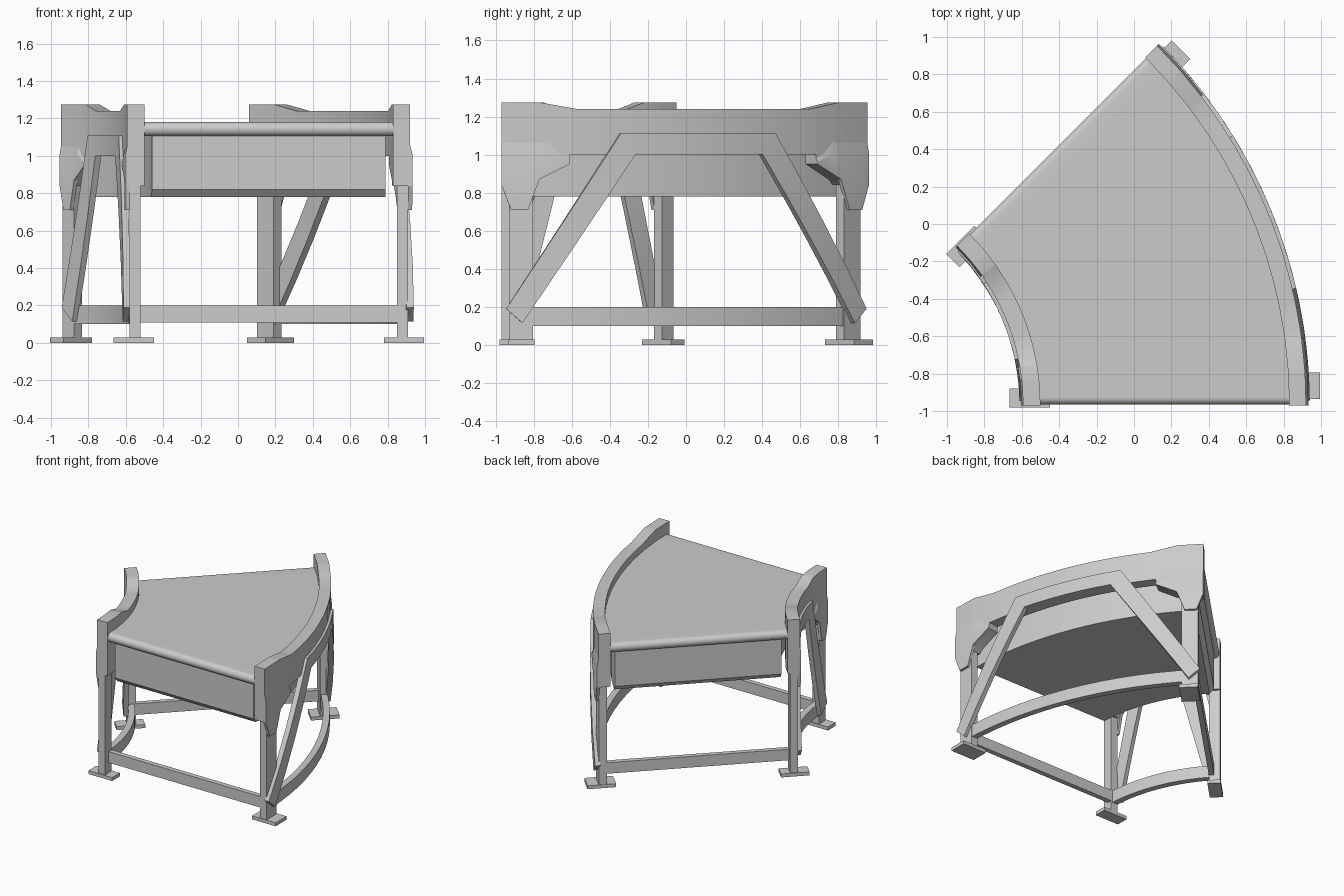
import bpy, bmesh
from math import asin, cos, sin, pi, radians, sqrt

if "Cube" in bpy.data.objects:
    bpy.data.objects.remove(bpy.data.objects["Cube"])

CX, CY = -1.80, -0.97      # centre of the bend
BEND = pi / 4


def polar(r, a, z):
    return (CX + r * cos(a), CY + r * sin(a), z)


def sweep(name, rings, smooth=True):
    """Skin a list of 4-point rings into a closed solid."""
    bm = bmesh.new()
    vs = [[bm.verts.new(p) for p in ring] for ring in rings]
    for a, b in zip(vs, vs[1:]):
        for i in range(4):
            j = (i + 1) % 4
            bm.faces.new((a[i], a[j], b[j], b[i]))
    bm.faces.new(vs[0])
    bm.faces.new(vs[-1])
    bmesh.ops.remove_doubles(bm, verts=bm.verts, dist=1e-5)
    bmesh.ops.recalc_face_normals(bm, faces=bm.faces)
    me = bpy.data.meshes.new(name)
    bm.to_mesh(me)
    bm.free()
    ob = bpy.data.objects.new(name, me)
    bpy.context.collection.objects.link(ob)
    if smooth:
        bpy.ops.object.select_all(action='DESELECT')
        ob.select_set(True)
        bpy.context.view_layer.objects.active = ob
        bpy.ops.object.shade_smooth_by_angle(angle=radians(20))
    return ob


def strip(name, pairs, ref, r0, r1, drop=0.0):
    """Curved plate: pairs of (arc length, z) lower/upper edge points, bent round the centre."""
    fine = []
    for (a, b), (c, d) in zip(pairs, pairs[1:]):
        n = max(1, int(max(abs(c[0] - a[0]), abs(d[0] - b[0])) / ref / 0.05))
        for i in range(n):
            f = i / n
            fine.append([[p[k] + (q[k] - p[k]) * f for k in (0, 1)] for p, q in ((a, c), (b, d))])
    fine.append(pairs[-1])
    sweep(name, [[polar(r0, a[0] / ref, a[1]), polar(r1, a[0] / ref, a[1]),
                  polar(r1, b[0] / ref, max(b[1] - drop, a[1] + 0.01)),
                  polar(r0, b[0] / ref, b[1])] for a, b in fine])


def mirrored(pairs, length):
    return pairs + [((length - a[0], a[1]), (length - b[0], b[1])) for a, b in reversed(pairs)]


def end_box(name, end, r, t, z):
    """Straight box placed in the frame of one end (r outward, t into the bend)."""
    u, v = ((1, 0), (0, 1)) if end == "front" else ((sqrt(.5), sqrt(.5)), (sqrt(.5), -sqrt(.5)))

    def at(rr, tt, zz):
        return (CX + rr * u[0] + tt * v[0], CY + rr * u[1] + tt * v[1], zz)
    sweep(f"{end}_{name}", [[at(r[0], t[0], h), at(r[1], t[0], h), at(r[1], t[1], h),
                             at(r[0], t[1], h)] for h in z], False)


def bed(name, r0, r1, ends, n):
    """Sector slab; ends lists (inset, z low, z high) at each end."""
    st = [(t, 0, lo, hi) for t, lo, hi in ends]
    t, lo, hi = ends[-1]
    st += [(t, i / n, lo, hi) for i in range(1, n)]
    st += [(t, 1, lo, hi) for t, lo, hi in reversed(ends)]

    def ang(r, t, f):
        return asin(t / r) * (1 - 2 * f) + f * BEND
    sweep(name, [[polar(r0, ang(r0, t, f), lo), polar(r1, ang(r1, t, f), lo),
                  polar(r1, ang(r1, t, f), hi), polar(r0, ang(r0, t, f), hi)]
                 for t, f, lo, hi in st])


# belt with rounded ends, and the casing beneath it
R = 0.037
nose = [(0.005 + R * (1 - cos(i * pi / 16)), 1.143 - R * sin(i * pi / 16) - 0.0005,
         1.143 + R * sin(i * pi / 16) + 0.0005) for i in range(9)]
bed("belt", 1.29, 2.64, nose, 24)
bed("casing", 1.34, 2.59, [(0.04, 0.82, 1.12), (0.075, 0.78, 1.12)], 12)

# side parts: reference radius, rail radii, plate radii, brace radii, ramp end, bracket scale, knee
sides = {
    "outer": (2.73, (2.63, 2.72), (2.708, 2.732), (2.70, 2.74), 0.40, 1.0, 0.63, (2.66, 2.71)),
    "inner": (1.20, (1.30, 1.207), (1.222, 1.197), (1.225, 1.188), 0.30, 0.57, 0.25, (1.27, 1.22)),
}
for side, (ref, rail, plate, brace, ramp, k, knee, bar) in sides.items():
    length = ref * BEND

    # side rail: deep at the ends, shallow in the middle
    low = [(0, .84), (.17, .84), (.20, .87), (.36, .95), (.362, 1.0)]
    low = [(s * k, z) for s, z in low]
    high = [(0, 1.275), (.20, 1.275), (ramp, 1.24)]

    def lerp(pts, s):
        for (a, za), (b, zb) in zip(pts, pts[1:]):
            if s <= b:
                return za + (zb - za) * (s - a) / (b - a)
        return pts[-1][1]
    stations = sorted({s for s, _ in low + high})
    half = [((s, lerp(low, s)), (s, lerp(high, s))) for s in stations]
    strip(side + "_rail", mirrored(half, length), ref, *rail)

    # bracket plates over the leg tops
    tab = [(0, .84, 1.11), (.05, .71, 1.11), (.14, .71, 1.11), (.20, .87, 1.11),
           (.25, .895, 1.11), (.36, .95, 1.0)]
    tab = [((s * k, a), (s * k, b)) for s, a, b in tab]
    strip(side + "_front_bracket", tab, ref, *plate, drop=0.1)
    strip(side + "_back_bracket", [((length - a[0], a[1]), (length - b[0], b[1])) for a, b in tab],
          ref, *plate, drop=0.1)

    # trapezoid brace and curved lower bar
    strip(side + "_brace", mirrored([((.11, .115), (.025, .19)),
                                     ((knee + .08, 1.0), (knee, 1.11))], length), ref, *brace)
    strip(side + "_lower_bar", mirrored([((.07, .10), (.07, .20))], length), ref, *bar)

# legs, feet and straight cross bars at both ends
for end in ("front", "back"):
    end_box("outer_leg", end, (2.65, 2.71), (.04, .165), (.02, .88))
    end_box("inner_leg", end, (1.22, 1.28), (0, .085), (.02, .88))
    end_box("outer_foot", end, (2.58, 2.795), (.035, .175), (0, .028))
    end_box("inner_foot", end, (1.135, 1.35), (-.01, .09), (0, .028))
    end_box("cross_bar", end, (1.27, 2.66), (.045, .085), (.11, .20))
